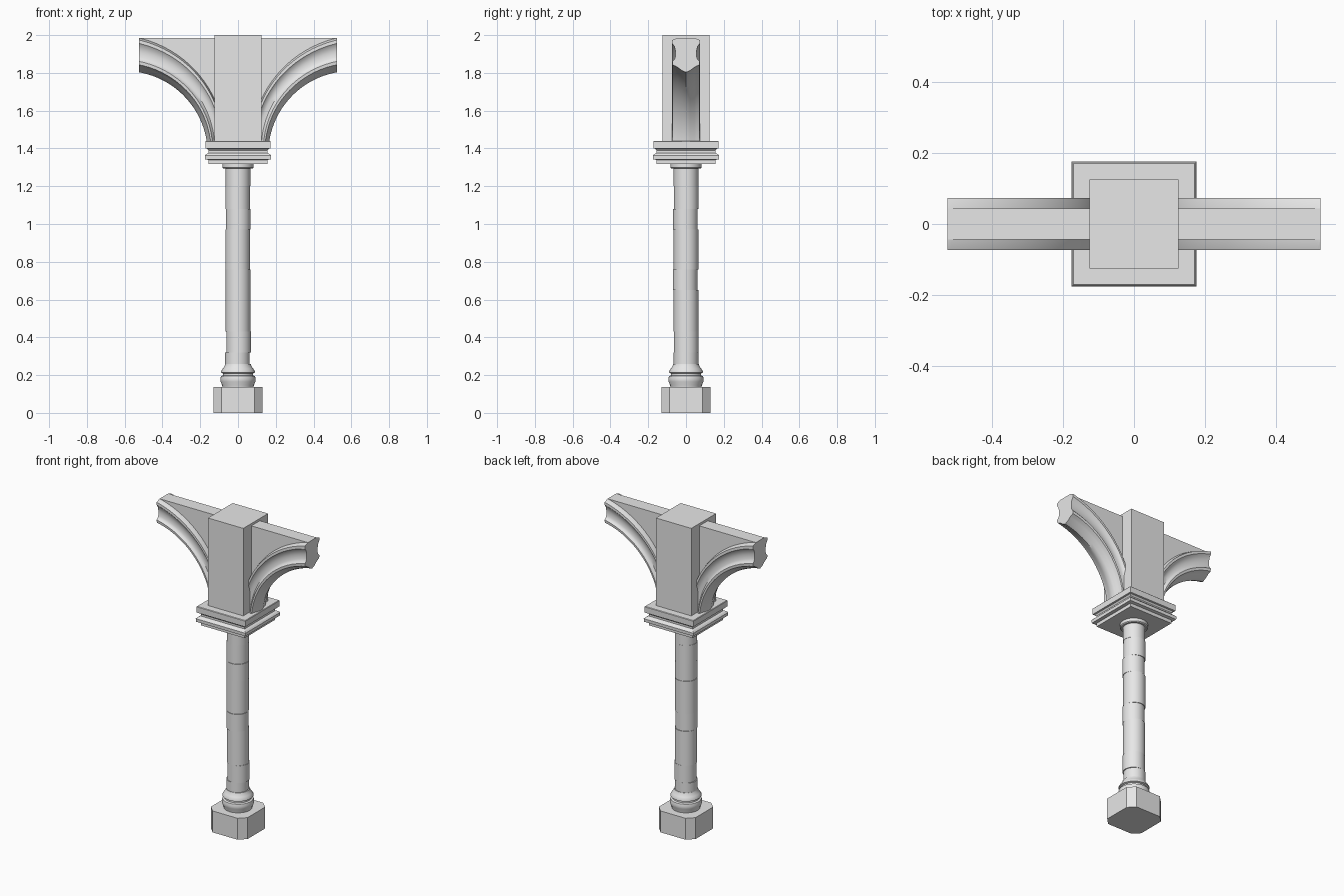
import bpy, bmesh, math
from math import cos, sin, pi, radians, sqrt

cube = bpy.data.objects.get("Cube")
if cube:
    bpy.data.objects.remove(cube, do_unlink=True)

stone = bpy.data.materials.new("pale grey stone")
stone.use_nodes = True
stone.diffuse_color = (0.8, 0.8, 0.8, 1)
stone.node_tree.nodes["Principled BSDF"].inputs["Base Color"].default_value = (0.8, 0.8, 0.8, 1)


def finish(name, bm, smooth=False):
    bmesh.ops.recalc_face_normals(bm, faces=bm.faces)
    mesh = bpy.data.meshes.new(name)
    bm.to_mesh(mesh)
    bm.free()
    mesh.materials.append(stone)
    ob = bpy.data.objects.new(name, mesh)
    bpy.context.collection.objects.link(ob)
    if smooth:
        bpy.ops.object.select_all(action='DESELECT')
        ob.select_set(True)
        bpy.context.view_layer.objects.active = ob
        bpy.ops.object.shade_smooth_by_angle(angle=radians(35))
    return ob


def loft(bm, rings, caps=True):
    """Join closed rings of points into a skin."""
    loops = [[bm.verts.new(p) for p in ring] for ring in rings]
    n = len(loops[0])
    for a, b in zip(loops, loops[1:]):
        for i in range(n):
            j = (i + 1) % n
            bm.faces.new((a[i], a[j], b[j], b[i]))
    if caps:
        bm.faces.new(loops[0])
        bm.faces.new(loops[-1])


def stack(name, profile, outline, smooth=False, offset=(0, 0)):
    """Stack scaled copies of an outline; profile holds (size, height)."""
    bm = bmesh.new()
    loft(bm, [[(x * s + offset[0], y * s + offset[1], z) for x, y in outline]
              for s, z in profile])
    return finish(name, bm, smooth)


circle = [(cos(2 * pi * i / 32), sin(2 * pi * i / 32)) for i in range(32)]
square = [(-1, -1), (1, -1), (1, 1), (-1, 1)]
c = 0.68
octagon = [(-c, -1), (c, -1), (1, -c), (1, c), (c, 1), (-c, 1), (-1, c), (-1, -c)]

# Plinth and moulded foot
stack("plinth", [(0.13, 0), (0.13, 0.137)], octagon)
stack("base_moulding", [(0.082, 0.13), (0.084, 0.147), (0.092, 0.165), (0.094, 0.18),
                        (0.09, 0.195), (0.079, 0.199), (0.079, 0.209), (0.09, 0.213),
                        (0.09, 0.22), (0.08, 0.235), (0.071, 0.248), (0.068, 0.258)], circle, True)

# Shaft of slightly misaligned drums
levels = [0.25, 0.32, 0.43, 0.65, 0.76, 0.97, 1.08, 1.2, 1.3]
shifts = [(-0.003, 0), (0.003, 0.001), (0, 0), (0, -0.005),
          (-0.002, 0), (0.001, -0.003), (-0.002, 0.001), (0, 0)]
for i, shift in enumerate(shifts):
    stack(f"shaft_drum_{i + 1}", [(0.065, levels[i]), (0.065, levels[i + 1])],
          circle, True, shift)

# Capital and the pier above it
stack("neck_ring", [(0.076, 1.293), (0.082, 1.298), (0.082, 1.318)], circle, True)
stack("capital", [(0.155, 1.317), (0.155, 1.339), (0.175, 1.342), (0.176, 1.362),
                  (0.168, 1.37), (0.155, 1.376), (0.155, 1.388), (0.162, 1.398),
                  (0.172, 1.4), (0.173, 1.437), (0.17, 1.44)], square)
stack("pier", [(0.125, 1.435), (0.125, 2.0)], square)

# Springing arches: section as (share of depth, half width)
section = [(0.05, 0.022), (0.15, 0.045), (0.18, 0.055), (0.22, 0.071), (0.32, 0.073),
           (0.37, 0.063), (0.45, 0.056), (0.62, 0.056), (0.75, 0.061),
           (0.84, 0.073), (0.94, 0.073), (1.0, 0.043)]
CX, CZ, INNER, END, TOP = 0.6, 1.37, 0.44, 0.525, 1.985
angles = [6 + 4 * i for i in range(25)]


def arch_point(deg, share, y):
    outer = 0.557 + 0.063 * (deg - 31) / 52
    r = INNER + (outer - INNER) * share
    a = radians(deg)
    return (CX - r * cos(a), y, CZ + r * sin(a))


for side, sx in (("left", 1), ("right", -1)):
    bm = bmesh.new()
    loop = [(0, 0)] + section + [(t, -w) for t, w in reversed(section)]
    loft(bm, [[arch_point(d, t, w) for t, w in loop] for d in angles])
    # Cut the arch off square at its outer end, and level with the wall top
    for co, no in (((END, 0, 0), (1, 0, 0)), ((0, 0, TOP), (0, 0, 1))):
        bmesh.ops.bisect_plane(bm, geom=bm.verts[:] + bm.edges[:] + bm.faces[:],
                               plane_co=co, plane_no=no, clear_outer=True)
        bmesh.ops.holes_fill(bm, edges=[e for e in bm.edges if e.is_boundary])
    bmesh.ops.scale(bm, vec=(sx, 1, 1), verts=bm.verts)
    finish(f"{side}_arch_moulding", bm, True)

    # Spandrel wall filling the space over the arch
    low = [arch_point(d, 0.6, 0) for d in angles]
    low = [(x, z) for x, _, z in low if x < END - 0.01]
    low.append((END - 0.002, low[-1][1] + 0.005))
    outline = [(0.1, TOP)] + low + [(END - 0.002, TOP)]
    bm = bmesh.new()
    loft(bm, [[(sx * x, y, z) for x, z in outline] for y in (-0.043, 0.043)])
    finish(f"{side}_spandrel", bm)
